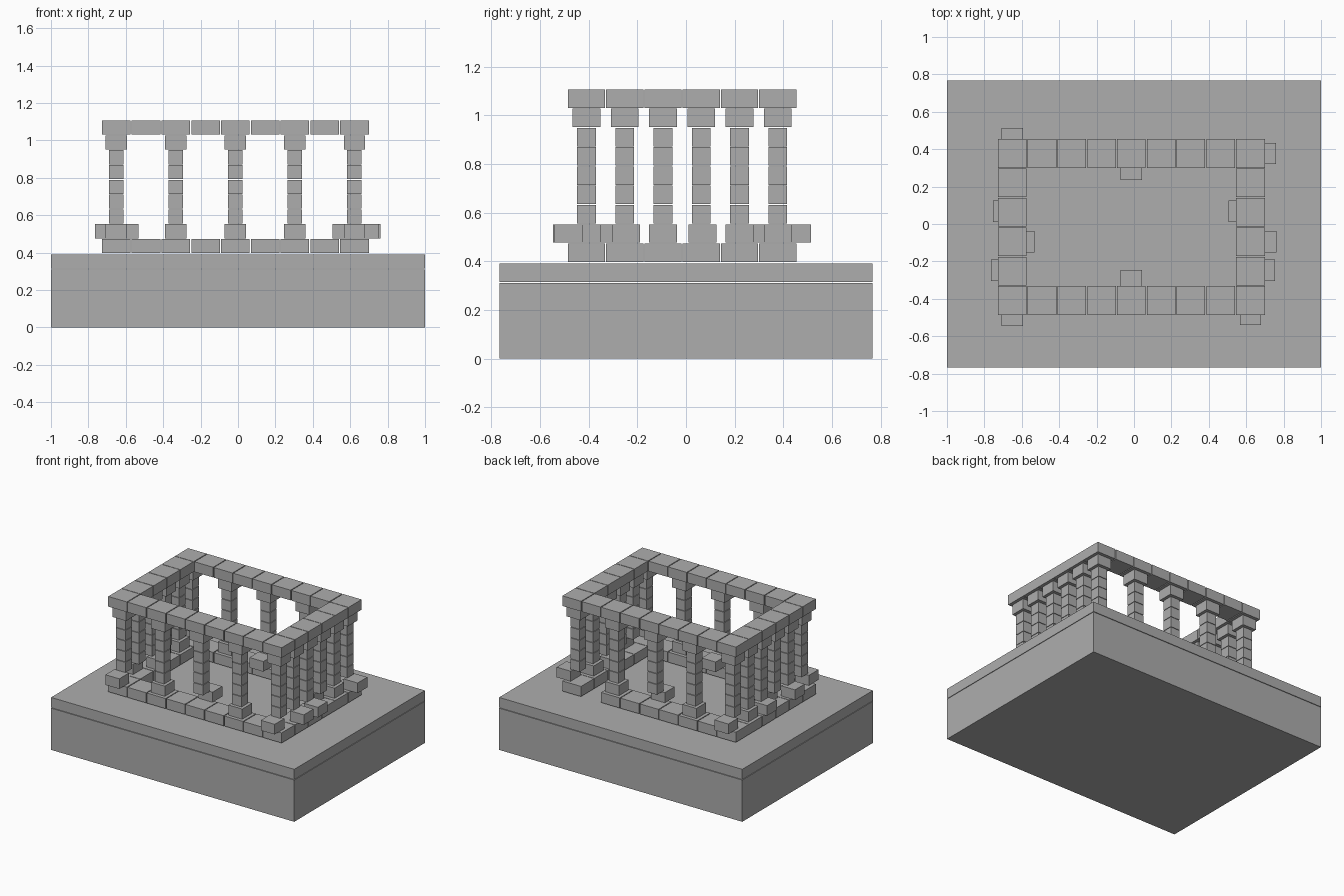
import bpy

if "Cube" in bpy.data.objects:
    bpy.data.objects.remove(bpy.data.objects["Cube"])

stone = bpy.data.materials.new("grey stone")
stone.diffuse_color = (0.42, 0.42, 0.42, 1)
stone.use_nodes = True
stone.node_tree.nodes["Principled BSDF"].inputs["Base Color"].default_value = stone.diffuse_color


def blocks(name, items):
    """One object from boxes given as (centre, size)."""
    verts, faces = [], []
    for (cx, cy, cz), (sx, sy, sz) in items:
        n = len(verts)
        verts += [(cx + i * sx / 2, cy + j * sy / 2, cz + k * sz / 2)
                  for k in (-1, 1) for i, j in ((-1, -1), (1, -1), (1, 1), (-1, 1))]
        quads = [(3, 2, 1, 0), (4, 5, 6, 7)]
        quads += [(a, (a + 1) % 4, (a + 1) % 4 + 4, a + 4) for a in range(4)]
        faces += [tuple(n + v for v in q) for q in quads]
    mesh = bpy.data.meshes.new(name)
    mesh.from_pydata(verts, [], faces)
    mesh.materials.append(stone)
    obj = bpy.data.objects.new(name, mesh)
    bpy.context.collection.objects.link(obj)


H = 0.0755                                   # height of one stone course
PITCH = 0.0792                               # course spacing
XS = [-0.651 + 0.1592 * i for i in range(9)]
YS = [-0.409 + 0.1572 * j for j in range(6)]

# solid plinth and its paving slab
blocks("plinth", [((0, 0, 0.155), (2, 1.535, 0.31))])
blocks("paving_slab", [((0, 0, 0.352), (2, 1.535, 0.076))])

# rectangular rings of square stones
ring = [(i, j) for i in range(9) for j in range(6) if i in (0, 8) or j in (0, 5)]


def ring_stones(z, missing=()):
    return [((XS[i], YS[j], z), (0.153, 0.153, H)) for i, j in ring if (i, j) not in missing]


Z0 = 0.435
blocks("lower_ring", ring_stones(Z0, {(7, 5)}))   # one stone has fallen out
blocks("upper_ring", ring_stones(1.068))

# columns: every other stone on the long sides, every stone on the short sides
columns = [c for c in ring if c[0] % 2 == 0]

# footing stones, some pushed out of line
shift = {(0, 0): (0, -0.08), (8, 0): (0, -0.074), (0, 5): (0, 0.08), (8, 5): (0.08, 0),
         (4, 0): (0, 0.106), (4, 5): (0, -0.084),
         (0, 1): (-0.056, 0.005), (0, 2): (0.063, 0), (0, 3): (-0.046, 0.005),
         (8, 1): (0.074, 0.005), (8, 2): (0.083, 0), (8, 3): (-0.060, 0.005)}
feet, shafts, caps = [], [], []
for i, j in columns:
    x, y = XS[i], YS[j]
    dx, dy = shift.get((i, j), (0, 0))
    feet.append(((x + dx, y + dy, Z0 + PITCH), (0.114, 0.114, H)))
    for k in range(5):
        shafts.append(((x, y, Z0 + PITCH * (2 + k)), (0.077, 0.077, H)))
    caps.append(((x, y, Z0 + PITCH * 7), (0.114, 0.114, H)))
blocks("column_feet", feet)
blocks("column_shafts", shafts)
blocks("column_capitals", caps)
